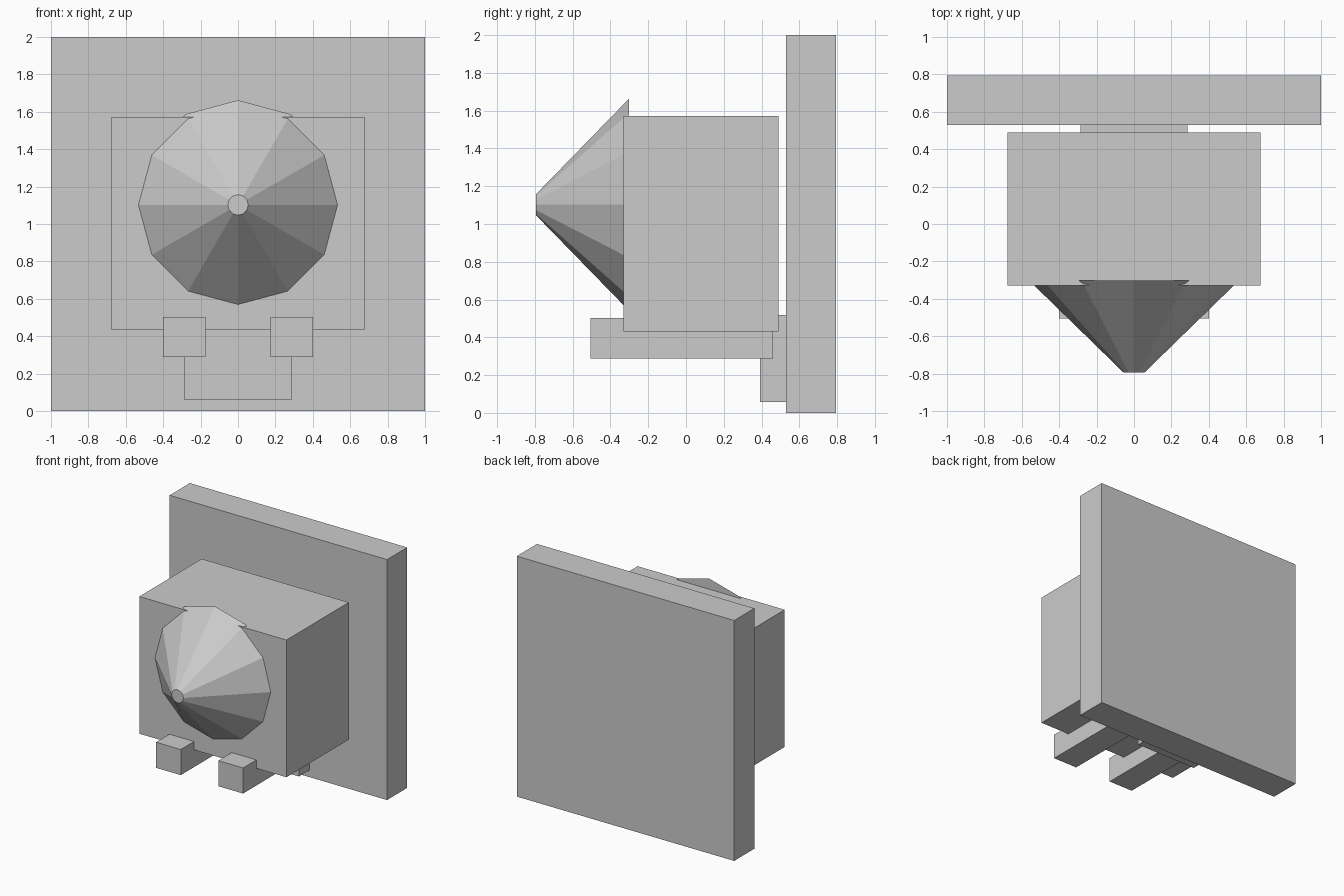
import bpy
import math

if "Cube" in bpy.data.objects:
    bpy.data.objects.remove(bpy.data.objects["Cube"])

grey = bpy.data.materials.new("plain_grey")
grey.diffuse_color = (0.6, 0.6, 0.6, 1)
grey.use_nodes = True
grey.node_tree.nodes["Principled BSDF"].inputs["Base Color"].default_value = grey.diffuse_color


def box(name, x, y, z):
    """Box spanning the given (min, max) ranges."""
    spans = (x, y, z)
    bpy.ops.mesh.primitive_cube_add(size=1, location=[(a + b) / 2 for a, b in spans])
    ob = bpy.context.object
    ob.name = name
    ob.scale = [b - a for a, b in spans]
    bpy.ops.object.transform_apply(location=False, rotation=False, scale=True)
    ob.data.materials.append(grey)
    return ob


# Upright slab behind, main block in front of it, bracket joining them
box("back_plate", (-1, 1), (0.53, 0.795), (0, 2))
box("body", (-0.677, 0.677), (-0.33, 0.49), (0.432, 1.573))
box("rear_bracket", (-0.286, 0.286), (0.393, 0.6), (0.058, 0.517))

# Pair of rails under the body
for side, name in ((-1, "left_rail"), (1, "right_rail")):
    x = sorted((side * 0.173, side * 0.4))
    box(name, x, (-0.505, 0.461), (0.289, 0.502))

# Twelve-sided blunt cone pointing forward, its base sunk into the body
y_tip, y_base = -0.795, -0.303
bpy.ops.mesh.primitive_cone_add(
    vertices=12, radius1=0.56, radius2=0.055, depth=y_base - y_tip,
    location=(0, (y_tip + y_base) / 2, 1.102), rotation=(math.pi / 2, 0, 0))
nose = bpy.context.object
nose.name = "nose_cone"
nose.data.materials.append(grey)
